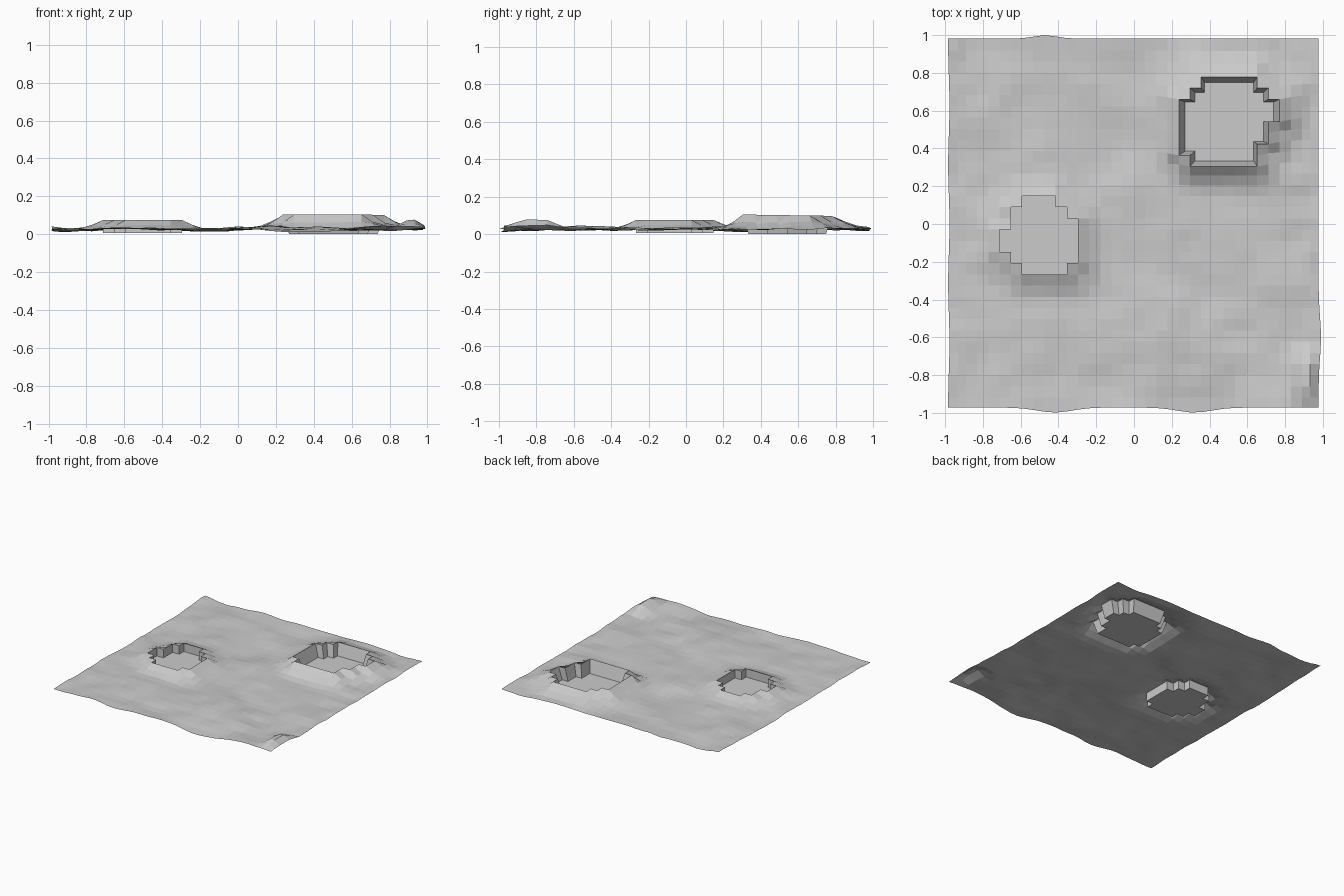
import bpy, bmesh, math
from mathutils import noise, Vector

if "Cube" in bpy.data.objects:
    bpy.data.objects.remove(bpy.data.objects["Cube"])

C = 0.0593                      # grid cell size
NX, NY = 34, 33                 # cells across and deep
X0, Y0 = -17, -16.5             # first grid line, in cells

# Crater footprints: top row of cells, then (first, last) column per row
CRATERS = [
    dict(top=1.5, rows=[(-10, -8), (-11, -7), (-11, -6), (-12, -6), (-12, -6), (-11, -6), (-10, -7)],
         rim=0.075, floor=0.006, shift=0.0, tilt=0.0, inset=1.0),
    dict(top=12.5, rows=[(6, 10), (5, 11), (4, 12), (4, 12), (4, 11), (4, 11), (4, 10), (5, 10)],
         rim=0.101, floor=0.0, shift=-0.022, tilt=-0.015, inset=0.875),
]


def grid_xy(i, j):
    return (X0 + i) * C, (Y0 + j) * C


def ground(x, y):
    """Gently rolling ground with a sharp hump at the front right corner."""
    n = noise.noise(Vector((x * 2.6, y * 2.6, 3.1)))
    n += 0.45 * noise.noise(Vector((x * 7, y * 7, 8.4)))
    z = 0.027 + 0.022 * n
    z += 0.05 * math.exp(-((x - 0.93) / 0.08) ** 2 - ((y + 0.8) / 0.13) ** 4)
    return max(0.008, z)


def wavy_edge(x, y):
    """Pull the outer lines in to the border and make it uneven."""
    x0, y0 = x, y
    if abs(x0) > 0.99:
        x = math.copysign(0.977, x0)
        x += 0.013 * math.exp(-((y0 + 0.6) / 0.15) ** 2) if x0 > 0 else -0.007 * math.sin(y0 * 5) ** 2
    elif abs(x0) > 0.94:
        x = math.copysign(0.932, x0)
    if y0 > 0.97:
        y = 0.982 + 0.018 * math.exp(-((x0 + 0.47) / 0.08) ** 2)
    elif y0 < -0.97:
        y = -0.972 - 0.026 * math.exp(-((x0 + 0.42) / 0.13) ** 2)
        y -= 0.026 * math.exp(-((x0 - 0.32) / 0.13) ** 2)
    return x, y


# Cells and grid points belonging to each crater
cell_owner, point_owner = {}, {}
for c, cr in enumerate(CRATERS):
    for r, (a, b) in enumerate(cr["rows"]):
        j = int(cr["top"] - r - Y0)
        for k in range(a, b + 1):
            i = k - X0
            cell_owner[i, j] = c
            for p in ((i, j), (i + 1, j), (i + 1, j + 1), (i, j + 1)):
                point_owner[p] = c
for c, cr in enumerate(CRATERS):
    pts = [Vector(grid_xy(*p)) for p, o in point_owner.items() if o == c]
    cr["pts"] = pts
    cr["mid"] = Vector(((min(p.x for p in pts) + max(p.x for p in pts)) / 2,
                        (min(p.y for p in pts) + max(p.y for p in pts)) / 2))

bm = bmesh.new()

# Ground and rim points, with banks rising to each rim
surface = {}
for i in range(NX + 1):
    for j in range(NY + 1):
        x, y = grid_xy(i, j)
        if (i, j) in point_owner:
            cr = CRATERS[point_owner[i, j]]
            z = cr["rim"] + cr["tilt"] * (y - cr["mid"].y)
            y += cr["shift"]
        else:
            z = ground(x, y)
            for cr in CRATERS:
                d = min((p - Vector((x, y))).length for p in cr["pts"])
                f = max(0, 1 - d / 0.16) ** 1.6
                z += max(0, cr["rim"] - z) * f
                y += cr["shift"] * f
            x, y = wavy_edge(x, y)
        surface[i, j] = bm.verts.new((x, y, z))

# Crater floor points
floor = {}
for p, c in point_owner.items():
    cr = CRATERS[c]
    v = (Vector(grid_xy(*p)) - cr["mid"]) * cr["inset"] + cr["mid"]
    floor[p] = bm.verts.new((v.x, v.y + cr["shift"], cr["floor"]))

# Faces: open ground, sunken floors and the walls between them
for i in range(NX):
    for j in range(NY):
        ring = [(i, j), (i + 1, j), (i + 1, j + 1), (i, j + 1)]
        if (i, j) not in cell_owner:
            bm.faces.new([surface[p] for p in ring])
            continue
        bm.faces.new([floor[p] for p in ring])
        for s, (di, dj) in enumerate(((0, -1), (1, 0), (0, 1), (-1, 0))):
            if (i + di, j + dj) not in cell_owner:
                a, b = ring[s], ring[(s + 1) % 4]
                bm.faces.new((surface[a], surface[b], floor[b], floor[a]))

# Drop the rim points that lie inside a crater
bmesh.ops.delete(bm, geom=[v for v in bm.verts if not v.link_faces], context='VERTS')

mesh = bpy.data.meshes.new("cratered_ground")
bm.to_mesh(mesh)
bm.free()
bpy.context.collection.objects.link(bpy.data.objects.new("cratered_ground", mesh))
